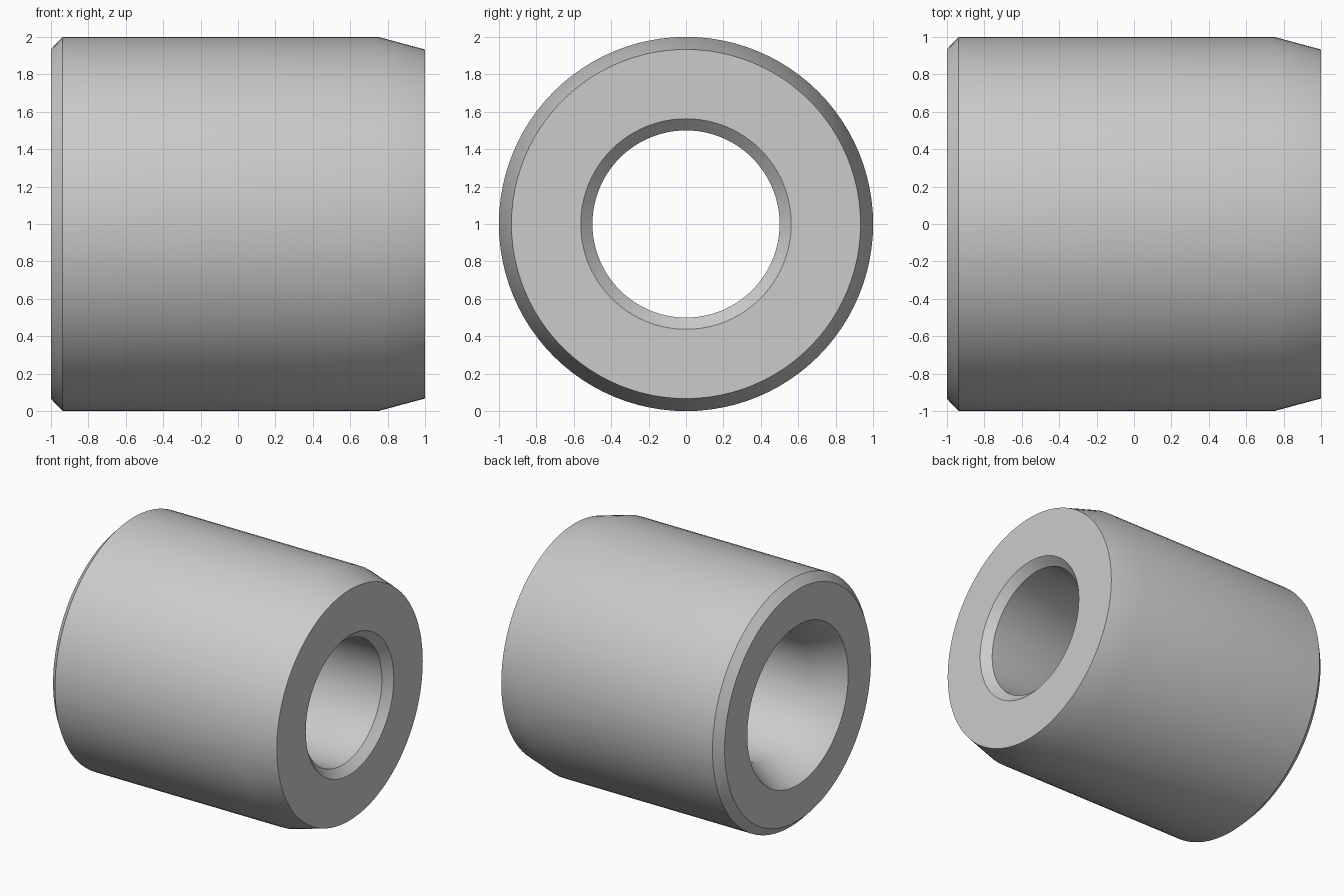
import bpy, bmesh, math

if "Cube" in bpy.data.objects:
    bpy.data.objects.remove(bpy.data.objects["Cube"])

SEGMENTS = 96

# Closed cross-section (x along the axis, radius), outside then bore
profile = [
    (-1.0, 0.935), (-0.9375, 1.0),      # small 45 degree chamfer
    (0.75, 1.0), (1.0, 0.933),          # shallow lead-in taper
    (1.0, 0.5625), (0.9375, 0.5),       # bore chamfer
    (-0.75, 0.5), (-1.0, 0.645),        # wide bore countersink
]

# Revolve the cross-section around the x axis
bm = bmesh.new()
rings = []
for i in range(SEGMENTS):
    a = 2 * math.pi * i / SEGMENTS
    rings.append([bm.verts.new((x, r * math.cos(a), r * math.sin(a) + 1.0))
                  for x, r in profile])
n = len(profile)
for i in range(SEGMENTS):
    p, q = rings[i], rings[(i + 1) % SEGMENTS]
    for j in range(n):
        k = (j + 1) % n
        bm.faces.new((p[j], p[k], q[k], q[j]))
bmesh.ops.recalc_face_normals(bm, faces=bm.faces[:])

# Bushing sleeve
mesh = bpy.data.meshes.new("bushing_sleeve")
bm.to_mesh(mesh)
bm.free()
bushing = bpy.data.objects.new("bushing_sleeve", mesh)
bpy.context.collection.objects.link(bushing)
bpy.context.view_layer.objects.active = bushing
bushing.select_set(True)
bpy.ops.object.shade_smooth_by_angle(angle=math.radians(32))
